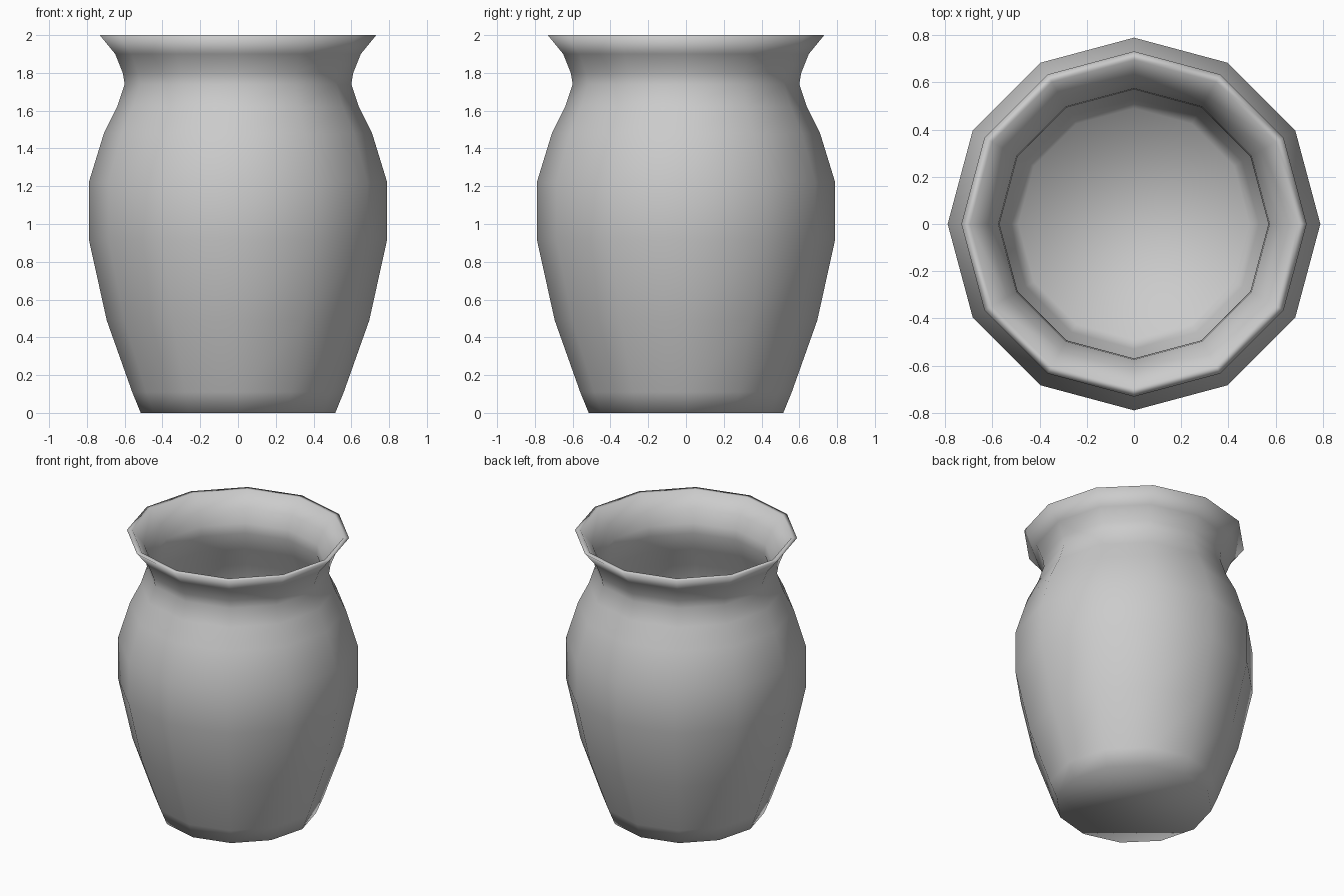
import bpy, bmesh
from math import cos, sin, tau

if "Cube" in bpy.data.objects:
    bpy.data.objects.remove(bpy.data.objects["Cube"])

SIDES = 12

# Wall profile (radius, z): outside going up, over the lip, inside going down
OUTER = [(0.515, 0.0), (0.56, 0.11), (0.695, 0.49), (0.79, 0.92), (0.79, 1.22),
         (0.71, 1.48), (0.64, 1.62), (0.60, 1.74), (0.61, 1.80), (0.65, 1.90),
         (0.732, 2.0)]
INNER = [(0.695, 2.0), (0.62, 1.90), (0.575, 1.81), (0.57, 1.74), (0.61, 1.61),
         (0.68, 1.465), (0.76, 1.215), (0.76, 0.925), (0.665, 0.50),
         (0.53, 0.12), (0.49, 0.035)]


def lathe(name, profile):
    bm = bmesh.new()
    rings = [[bm.verts.new((r * cos(tau * i / SIDES), r * sin(tau * i / SIDES), z))
              for i in range(SIDES)] for r, z in profile]
    for a, b in zip(rings, rings[1:]):
        for i in range(SIDES):
            j = (i + 1) % SIDES
            bm.faces.new((a[i], a[j], b[j], b[i]))
    # Underside and inner floor
    bm.faces.new(rings[0][::-1])
    bm.faces.new(rings[-1])
    bmesh.ops.recalc_face_normals(bm, faces=bm.faces[:])
    for f in bm.faces:
        f.smooth = True
    mesh = bpy.data.meshes.new(name)
    bm.to_mesh(mesh)
    bm.free()
    obj = bpy.data.objects.new(name, mesh)
    bpy.context.collection.objects.link(obj)
    return obj


# Hollow vase with flared lip
lathe("vase", OUTER + INNER)
